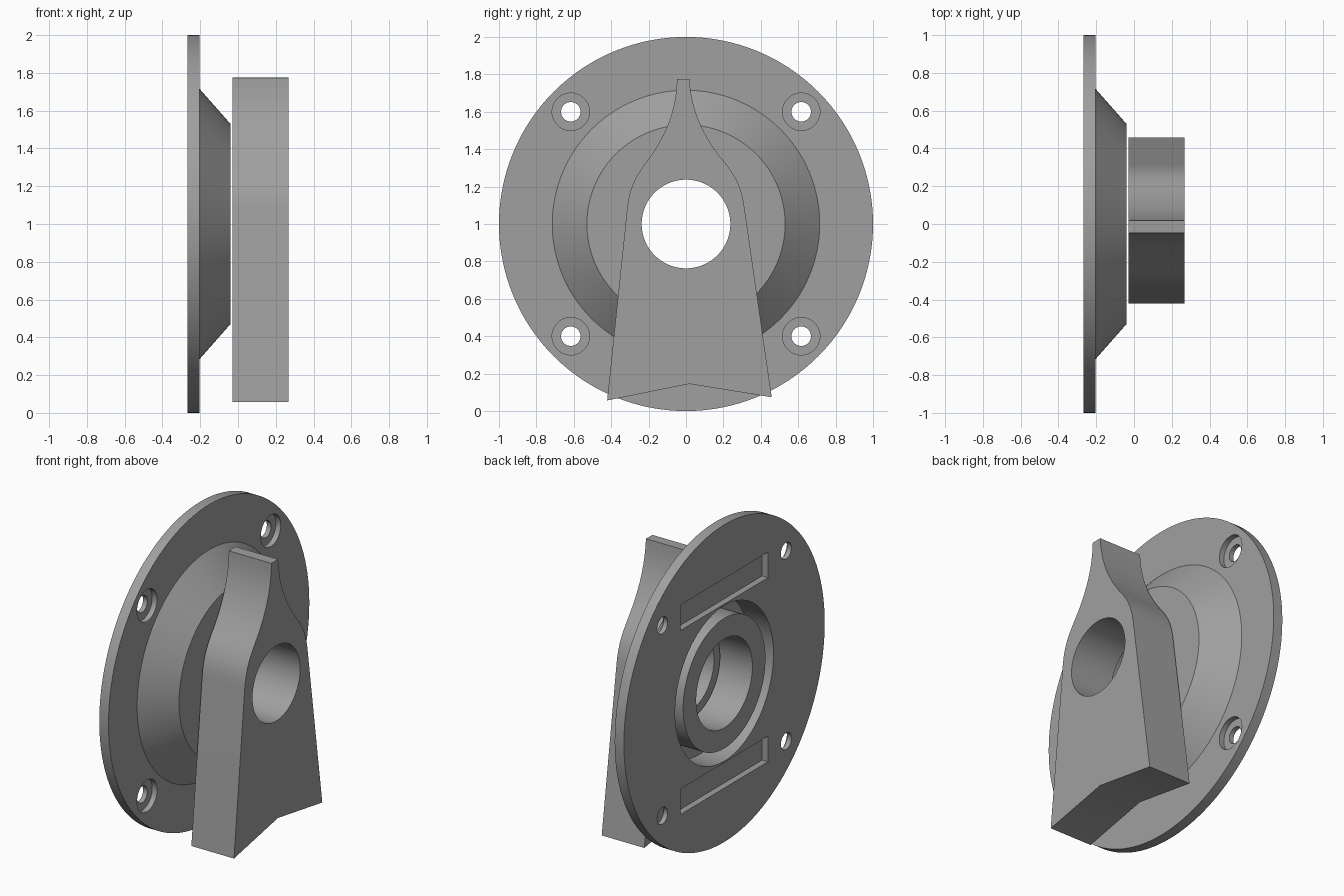
import bpy, bmesh, math
from mathutils import Vector
from mathutils.geometry import interpolate_bezier

if "Cube" in bpy.data.objects:
    bpy.data.objects.remove(bpy.data.objects["Cube"])

grey = bpy.data.materials.new("mid grey")
grey.diffuse_color = (0.35, 0.35, 0.35, 1)
grey.use_nodes = True
grey.node_tree.nodes["Principled BSDF"].inputs["Base Color"].default_value = grey.diffuse_color


def add_object(name, bm):
    bmesh.ops.recalc_face_normals(bm, faces=bm.faces)
    mesh = bpy.data.meshes.new(name)
    bm.to_mesh(mesh)
    bm.free()
    mesh.materials.append(grey)
    obj = bpy.data.objects.new(name, mesh)
    bpy.context.collection.objects.link(obj)
    return obj


def lathe(name, profile, center=(0, 0, 1), steps=128):
    """Spin a closed (x, radius) profile about an x-directed axis."""
    bm = bmesh.new()
    rings = []
    for i in range(steps):
        a = 2 * math.pi * i / steps
        rings.append([bm.verts.new((x, center[1] + r * math.cos(a),
                                    center[2] + r * math.sin(a)))
                      for x, r in profile])
    n = len(profile)
    for i in range(steps):
        p, q = rings[i], rings[(i + 1) % steps]
        for j in range(n):
            k = (j + 1) % n
            bm.faces.new((p[j], p[k], q[k], q[j]))
    return add_object(name, bm)


def prism(name, outline, x0, x1):
    """Extrude a (y, z) outline along x."""
    bm = bmesh.new()
    face = bm.faces.new([bm.verts.new((x0, y, z)) for y, z in outline])
    ext = bmesh.ops.extrude_face_region(bm, geom=[face])["geom"]
    moved = [v for v in ext if isinstance(v, bmesh.types.BMVert)]
    bmesh.ops.translate(bm, verts=moved, vec=(x1 - x0, 0, 0))
    return add_object(name, bm)


def disc(y, z, r, x0, x1, steps=48):
    pts = [(y + r * math.cos(2 * math.pi * i / steps),
            z + r * math.sin(2 * math.pi * i / steps)) for i in range(steps)]
    return prism("cutter", pts, x0, x1)


def cut(obj, cutter):
    mod = obj.modifiers.new("cut", 'BOOLEAN')
    mod.operation, mod.solver, mod.object = 'DIFFERENCE', 'EXACT', cutter
    bpy.context.view_layer.objects.active = obj
    bpy.ops.object.modifier_apply(modifier=mod.name)
    bpy.data.objects.remove(cutter)


def smooth(obj):
    bpy.ops.object.select_all(action='DESELECT')
    obj.select_set(True)
    bpy.context.view_layer.objects.active = obj
    bpy.ops.object.shade_smooth_by_angle(angle=math.radians(25))


# Round plate with conical hub, ring groove in the back and centre bore
plate = lathe("base_plate", [
    (-0.267, 0.28), (-0.267, 0.41), (-0.10, 0.41), (-0.10, 0.49),
    (-0.267, 0.49), (-0.267, 1.0), (-0.203, 1.0), (-0.203, 0.715),
    (-0.04, 0.53), (-0.04, 0.28)])

# Four counterbored screw holes
for sy in (-1, 1):
    for sz in (-1, 1):
        y, z = 0.616 * sy, 1 + 0.6 * sz
        cut(plate, disc(y, z, 0.052, -0.4, 0.0))
        cut(plate, disc(y, z, 0.1, -0.237, -0.1))

# Two shallow slots in the back
for sz in (-1, 1):
    z = 1 + 0.58 * sz
    slot = [(-0.435, z - 0.08), (0.435, z - 0.08), (0.435, z + 0.08), (-0.435, z + 0.08)]
    cut(plate, prism("cutter", slot, -0.4, -0.227))
smooth(plate)

# Pointer: half outline (straight flank, shoulder, hollow neck), mirrored and tilted
shoulder = interpolate_bezier(Vector((0.313, 0.09)), Vector((0.298, 0.21)),
                              Vector((0.257, 0.27)), Vector((0.2, 0.342)), 14)
neck = interpolate_bezier(Vector((0.2, 0.342)), Vector((0.105, 0.465)),
                          Vector((0.041, 0.60)), Vector((0.033, 0.775)), 14)
half = [(0.44, -0.935)] + [(p[0], p[1]) for p in shoulder + neck[1:]]
outline = [(0, -0.855)] + half + [(-y, z) for y, z in reversed(half)]
t = 0.0196
outline = [(y * math.cos(t) - z * math.sin(t),
            1 + y * math.sin(t) + z * math.cos(t)) for y, z in outline]
pointer = prism("pointer_knob", outline, -0.03, 0.267)
cut(pointer, disc(0, 1, 0.237, -0.2, 0.4, 96))
smooth(pointer)
